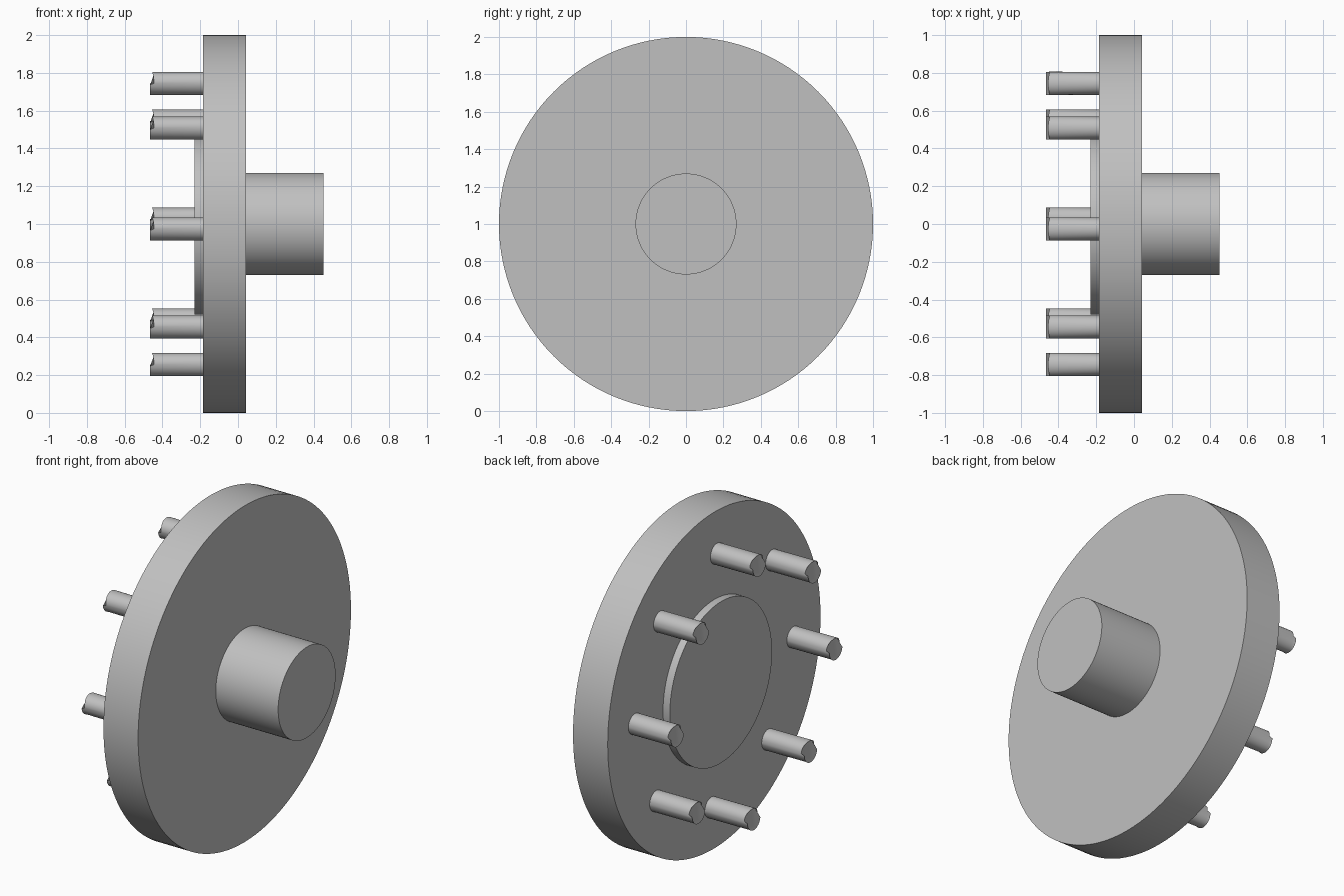
import bpy, bmesh, math
from mathutils import Matrix

cube = bpy.data.objects.get("Cube")
if cube:
    bpy.data.objects.remove(cube, do_unlink=True)

# Single plain metal colour
GREY = (0.53, 0.53, 0.53, 1.0)
metal = bpy.data.materials.new("grey_metal")
metal.use_nodes = True
metal.diffuse_color = GREY
metal.node_tree.nodes["Principled BSDF"].inputs["Base Color"].default_value = GREY

AXIS_Z = 1.0  # height of the shaft axis


def turned_part(name, radius, x0, x1, y=0.0, z=0.0, sides=128, chamfer=0.0):
    """Cylinder along x from x0 to x1, with an optional chamfer on the x0 end."""
    bm = bmesh.new()
    bmesh.ops.create_cone(bm, cap_ends=True, segments=sides, radius1=radius,
                          radius2=radius, depth=x1 - x0)
    bm.transform(Matrix.Rotation(math.pi / 2, 4, 'Y'))
    if chamfer:
        rim = [e for e in bm.edges if all(v.co.x < 0 for v in e.verts)]
        bmesh.ops.bevel(bm, geom=rim, offset=chamfer, segments=1, affect='EDGES')
    mesh = bpy.data.meshes.new(name)
    bm.to_mesh(mesh)
    bm.free()
    mesh.materials.append(metal)
    obj = bpy.data.objects.new(name, mesh)
    obj.location = ((x0 + x1) / 2, y, AXIS_Z + z)
    bpy.context.collection.objects.link(obj)
    bpy.ops.object.select_all(action='DESELECT')
    obj.select_set(True)
    bpy.context.view_layer.objects.active = obj
    bpy.ops.object.shade_smooth_by_angle(angle=math.radians(30))
    return obj


# Main disc, shaft stub and shallow locating boss
PLATE_BACK, PLATE_FRONT = -0.185, 0.043
turned_part("flange_plate", 1.0, PLATE_BACK, PLATE_FRONT)
turned_part("shaft_stub", 0.27, PLATE_FRONT, 0.453, sides=96)
turned_part("locating_boss", 0.48, -0.23, PLATE_BACK)

# Ring of eight drive pins, turned slightly off the axes
PIN_RING, PIN_COUNT, PIN_TURN = 0.745, 8, math.radians(2)
for i in range(PIN_COUNT):
    a = PIN_TURN + i * math.tau / PIN_COUNT
    turned_part(f"drive_pin_{i + 1}", 0.061, -0.455, PLATE_BACK,
                PIN_RING * math.cos(a), PIN_RING * math.sin(a), 48, 0.01)
